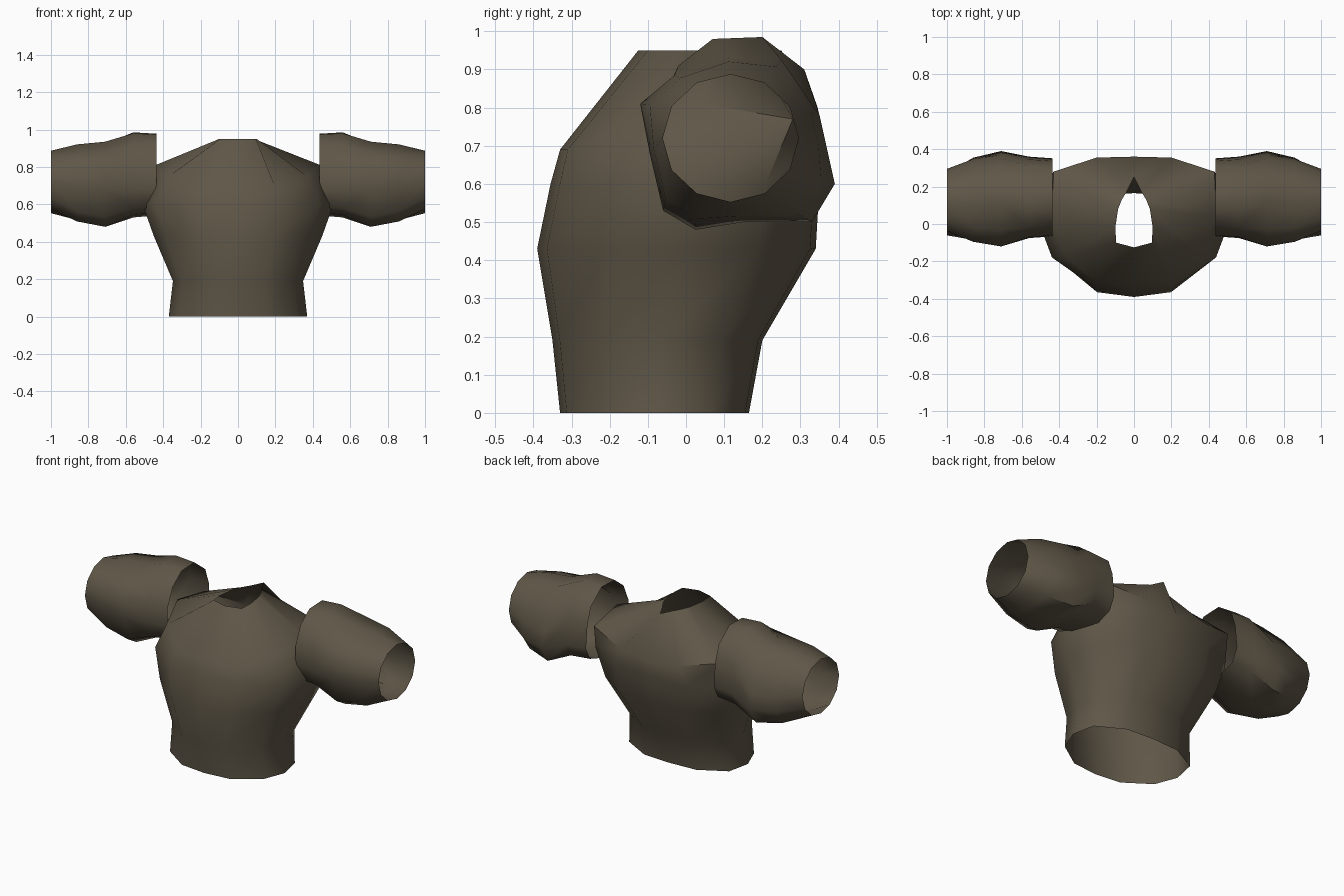
import bpy, bmesh, math
from mathutils import Vector

cube = bpy.data.objects.get("Cube")
if cube:
    bpy.data.objects.remove(cube, do_unlink=True)

cloth = bpy.data.materials.new("brown_cloth")
cloth.use_nodes = True
colour = (0.115, 0.095, 0.064, 1)
cloth.diffuse_color = colour
cloth.node_tree.nodes["Principled BSDF"].inputs["Base Color"].default_value = colour


def loft(name, rings):
    """Skin a tube, open at both ends, through rings of equal point count."""
    bm = bmesh.new()
    loops = [[bm.verts.new(p) for p in ring] for ring in rings]
    for low, high in zip(loops, loops[1:]):
        for i in range(len(low)):
            j = (i + 1) % len(low)
            bm.faces.new((low[i], low[j], high[j], high[i]))
    bmesh.ops.recalc_face_normals(bm, faces=bm.faces)
    mesh = bpy.data.meshes.new(name)
    bm.to_mesh(mesh)
    bm.free()
    mesh.materials.append(cloth)
    obj = bpy.data.objects.new(name, mesh)
    bpy.context.collection.objects.link(obj)
    bpy.ops.object.select_all(action='DESELECT')
    obj.select_set(True)
    bpy.context.view_layer.objects.active = obj
    bpy.ops.object.shade_smooth_by_angle(angle=math.radians(50))
    return obj


def mirrored(half):
    """Close a half ring, running front to back, across x = 0."""
    return half + [(-x, y, z) for x, y, z in half[-2:0:-1]]


def blend(a, b, t):
    return [tuple(Vector(p).lerp(Vector(q), t)) for p, q in zip(a, b)]


# Torso: one body outline scaled to height, half width, front and back
outline = [(0, 0), (.44, .035), (.86, .25), (1, .52), (.92, .8), (.48, .98), (0, 1)]
levels = [(0, .37, -.33, .165), (.19, .348, -.35, .2),
          (.43, .45, -.39, .34), (.6, .51, -.355, .35)]
torso_rings = [mirrored([(w * u, front + (back - front) * v, z) for u, v in outline])
               for z, w, front, back in levels]

# Shoulder line rising to the sides, and the pointed neck opening
yoke = [(0, -.33, .69), (.2, -.31, .69), (.37, -.17, .75), (.44, .04, .81),
        (.43, .28, .77), (.2, .355, .72), (0, .36, .7)]
neck = [(0, -.125), (.095, -.1), (.1, -.02), (.085, .08), (.065, .13), (.035, .18), (0, .25)]
torso_rings += [mirrored(yoke), mirrored([(x, y, .95) for x, y in neck])]
loft("torso", torso_rings)

# Sleeve sections, from the front over the top to the back
puff = [(-.095, .68), (-.12, .81), (-.03, .885), (.11, .935), (.25, .925), (.35, .78),
        (.37, .69), (.39, .6), (.33, .5), (.15, .5), (.025, .48), (-.06, .53)]
shoulder = [(-.075, .68), (-.07, .8), (-.02, .91), (.07, .98), (.2, .985), (.31, .9),
            (.345, .8), (.36, .65), (.32, .57), (.2, .53), (.05, .545), (-.04, .58)]
angles = [math.tau * i / len(puff) for i in range(len(puff))]
cuff = [(.117 - .178 * math.cos(a), .72 + .167 * math.sin(a)) for a in angles]
inner = blend(shoulder, [(.14, .8)] * len(shoulder), .04)
sections = [(.435, inner), (.56, shoulder), (.71, puff),
            (.86, blend(puff, cuff, .3)), (1, cuff)]

for side, name in ((1, "left_sleeve"), (-1, "right_sleeve")):
    loft(name, [[(side * x, y, z) for y, z in ring] for x, ring in sections])
